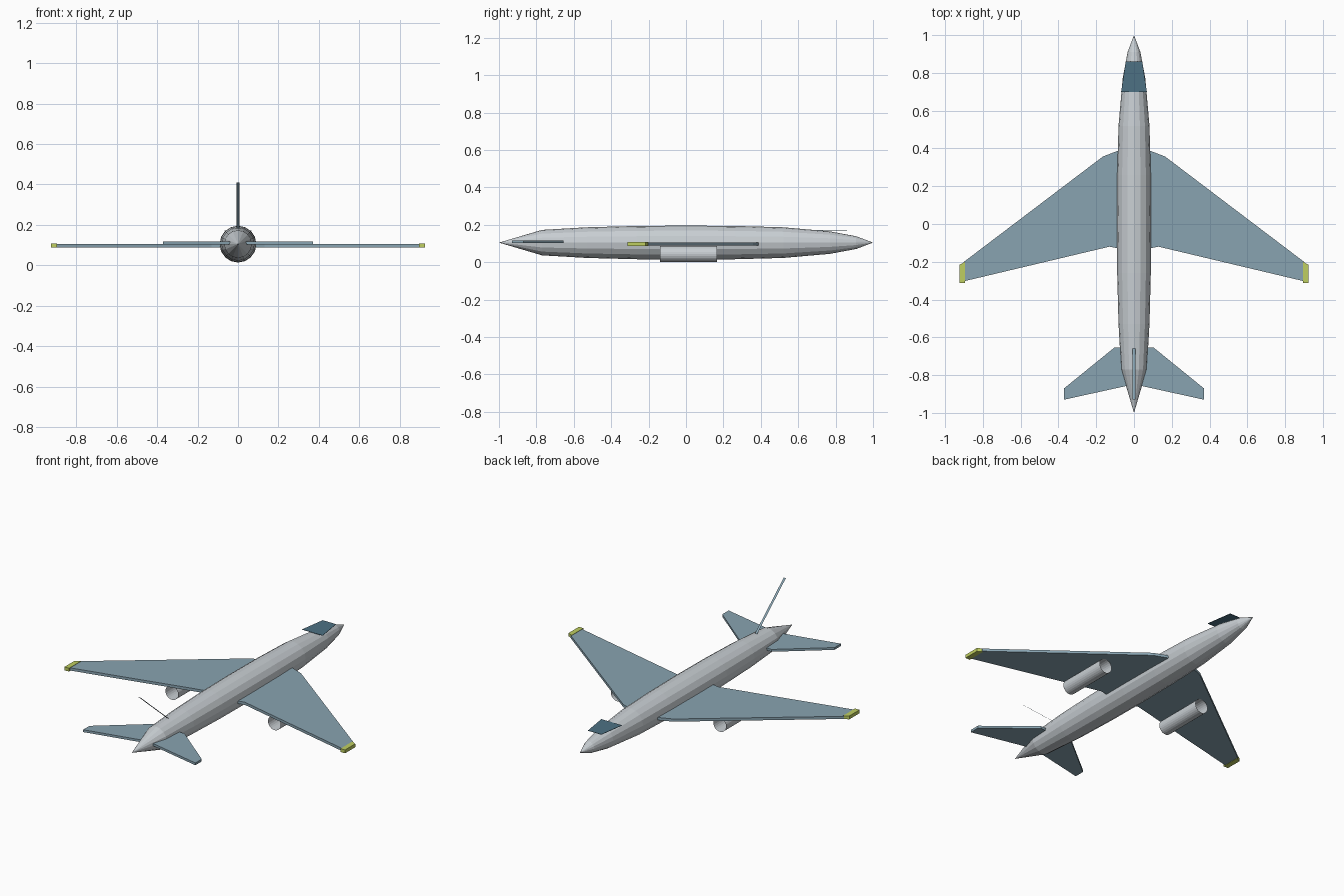
import bpy
import bmesh
import math

if "Cube" in bpy.data.objects:
    bpy.data.objects.remove(bpy.data.objects["Cube"], do_unlink=True)


def material(name, rgb):
    mat = bpy.data.materials.new(name)
    mat.use_nodes = True
    mat.diffuse_color = (*rgb, 1)
    mat.node_tree.nodes["Principled BSDF"].inputs["Base Color"].default_value = (*rgb, 1)
    return mat


silver = material("silver grey", (0.58, 0.62, 0.65))
blue = material("wing blue grey", (0.25, 0.37, 0.44))
glass = material("dark glass blue", (0.075, 0.165, 0.23))
lime = material("tip lime", (0.52, 0.62, 0.12))


def finish(name, bm, mat):
    bmesh.ops.recalc_face_normals(bm, faces=bm.faces)
    mesh = bpy.data.meshes.new(name)
    bm.to_mesh(mesh)
    bm.free()
    mesh.materials.append(mat)
    obj = bpy.data.objects.new(name, mesh)
    bpy.context.collection.objects.link(obj)
    return obj


def slab(name, outline, z0, z1, mat):
    """Flat outline in x, y raised from z0 to z1."""
    bm = bmesh.new()
    face = bm.faces.new([bm.verts.new((x, y, z0)) for x, y in outline])
    top = bmesh.ops.extrude_face_region(bm, geom=[face])["geom"]
    verts = [v for v in top if isinstance(v, bmesh.types.BMVert)]
    bmesh.ops.translate(bm, verts=verts, vec=(0, 0, z1 - z0))
    return finish(name, bm, mat)


def tube(name, profile, sides, x, z, mat):
    """Rings of (y, radius) joined along y; a zero radius closes to a point."""
    bm = bmesh.new()
    rings = []
    for y, r in profile:
        angles = [2 * math.pi * i / sides for i in range(sides)]
        rings.append([bm.verts.new((x + r * math.cos(a), y, z + r * math.sin(a)))
                      for a in angles])
    for a, b in zip(rings, rings[1:]):
        for i in range(sides):
            j = (i + 1) % sides
            bm.faces.new((a[i], a[j], b[j], b[i]))
    bmesh.ops.remove_doubles(bm, verts=bm.verts, dist=1e-5)
    return finish(name, bm, mat)


# Fuselage, tail at -y and nose at +y
hull = [(-1, 0), (-0.77, 0.068), (-0.53, 0.082), (-0.26, 0.089), (0, 0.091),
        (0.26, 0.089), (0.52, 0.082), (0.77, 0.06), (0.91, 0.034), (1, 0)]
tube("fuselage", hull, 16, 0, 0.105, silver)

# Cockpit canopy plate
slab("cockpit_canopy", [(-0.068, 0.7), (0.068, 0.7), (0.044, 0.86), (-0.044, 0.86)],
     0.171, 0.173, glass)

# Paired parts
wing = [(0.04, 0.39), (0.085, 0.388), (0.165, 0.357), (0.9, -0.2),
        (0.9, -0.303), (0.13, -0.12), (0.04, -0.138)]
tip = [(0.895, -0.2), (0.925, -0.217), (0.925, -0.313), (0.895, -0.313)]
tailplane = [(0.02, -0.655), (0.105, -0.655), (0.37, -0.87), (0.37, -0.93), (0.02, -0.853)]
for side, s in (("left", 1), ("right", -1)):
    def mirrored(points):
        return [(s * x, y) for x, y in points]
    slab(side + "_wing", mirrored(wing), 0.089, 0.105, blue)
    slab(side + "_wing_tip", mirrored(tip), 0.087, 0.107, lime)
    slab(side + "_tailplane", mirrored(tailplane), 0.103, 0.117, blue)
    tube(side + "_engine", [(-0.14, 0.042), (0.165, 0.042)], 24, s * 0.338, 0.044, silver)

# Thin swept tail strip
bm = bmesh.new()
bm.faces.new([bm.verts.new(p) for p in ((-0.007, -0.66, 0.181), (0.007, -0.66, 0.181),
                                        (0.007, -0.93, 0.41), (-0.007, -0.93, 0.41))])
finish("tail_fin", bm, blue)
